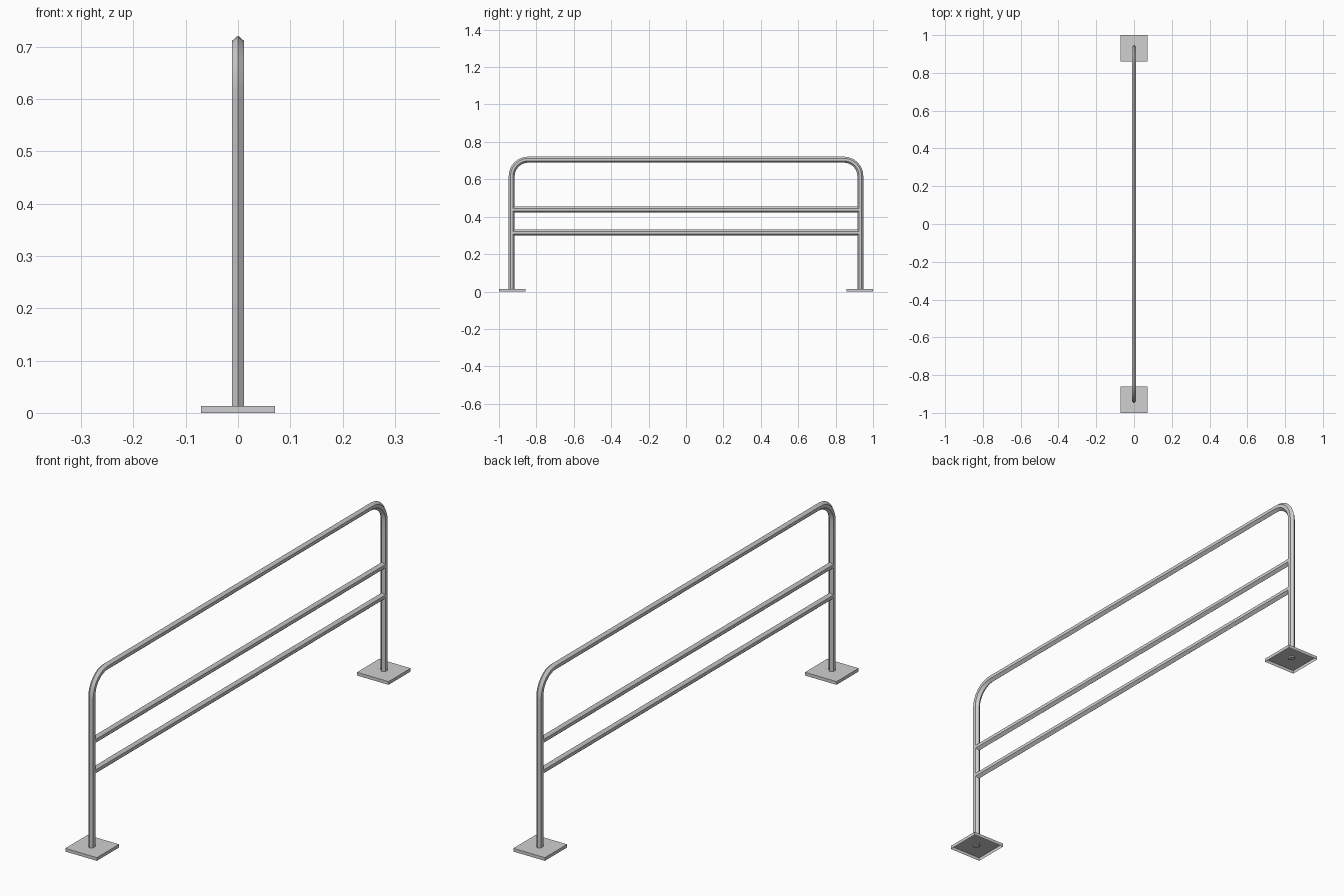
import bpy, bmesh, math
from mathutils import Vector

cube = bpy.data.objects.get("Cube")
if cube:
    bpy.data.objects.remove(cube, do_unlink=True)

grey = bpy.data.materials.new("steel grey")
grey.use_nodes = True
COLOUR = (0.63, 0.63, 0.63, 1)
grey.diffuse_color = COLOUR
grey.node_tree.nodes["Principled BSDF"].inputs["Base Color"].default_value = COLOUR

HALF_W, HALF_H = 0.011, 0.016    # tube half width across x and half depth
POST_Y, TOP_Z, BEND = 0.932, 0.705, 0.088

# Flattened six-sided tube section: (across x, along the outward normal)
SECTION = [(0, 1), (1, 0.4), (1, -0.4), (0, -1), (-1, -0.4), (-1, 0.4)]


def finish(name, bm):
    bmesh.ops.recalc_face_normals(bm, faces=bm.faces)
    mesh = bpy.data.meshes.new(name)
    bm.to_mesh(mesh)
    bm.free()
    mesh.materials.append(grey)
    obj = bpy.data.objects.new(name, mesh)
    bpy.context.collection.objects.link(obj)
    return obj


def tube(name, path):
    """Sweep the section along a path of (y, z) points, with capped ends."""
    bm = bmesh.new()
    pts = [Vector((0, y, z)) for y, z in path]
    rings = []
    for i, p in enumerate(pts):
        along = (pts[min(i + 1, len(pts) - 1)] - pts[max(i - 1, 0)]).normalized()
        out = Vector((0, -along.z, along.y))
        rings.append([bm.verts.new(p + Vector((u * HALF_W, 0, 0)) + out * v * HALF_H)
                      for u, v in SECTION])
    n = len(SECTION)
    for a, b in zip(rings, rings[1:]):
        for i in range(n):
            j = (i + 1) % n
            bm.faces.new((a[i], a[j], b[j], b[i]))
    bm.faces.new(rings[0])
    bm.faces.new(rings[-1])
    obj = finish(name, bm)
    bpy.ops.object.select_all(action='DESELECT')
    obj.select_set(True)
    bpy.context.view_layer.objects.active = obj
    bpy.ops.object.shade_smooth_by_angle(angle=math.radians(30))


def foot_plate(name, y):
    """Shallow square plate, open underneath."""
    bm = bmesh.new()
    bmesh.ops.create_cube(bm, size=1)
    bmesh.ops.scale(bm, vec=(0.141, 0.141, 0.013), verts=bm.verts)
    bmesh.ops.translate(bm, vec=(0, y, 0.0065), verts=bm.verts)
    bm.normal_update()
    underside = [f for f in bm.faces if f.normal.z < -0.5]
    bmesh.ops.delete(bm, geom=underside, context='FACES')
    finish(name, bm)


# Bent outer frame: post, rounded corner, top rail, corner, post
STEPS = 8
corner = []
for i in range(STEPS + 1):
    a = math.pi / 2 * i / STEPS
    corner.append((-POST_Y + BEND * (1 - math.cos(a)),
                   TOP_Z - BEND * (1 - math.sin(a))))
half = [(-POST_Y, 0.008), (-POST_Y, 0.55)] + corner + [(-0.8, TOP_Z)]
tube("outer_frame", half + [(-y, z) for y, z in reversed(half)])

# Two straight rails between the posts
for name, z in (("upper_rail", 0.438), ("lower_rail", 0.315)):
    tube(name, [(-POST_Y - 0.002, z), (POST_Y + 0.002, z)])

# Square floor plates
foot_plate("front_foot_plate", -0.9295)
foot_plate("back_foot_plate", 0.9295)
